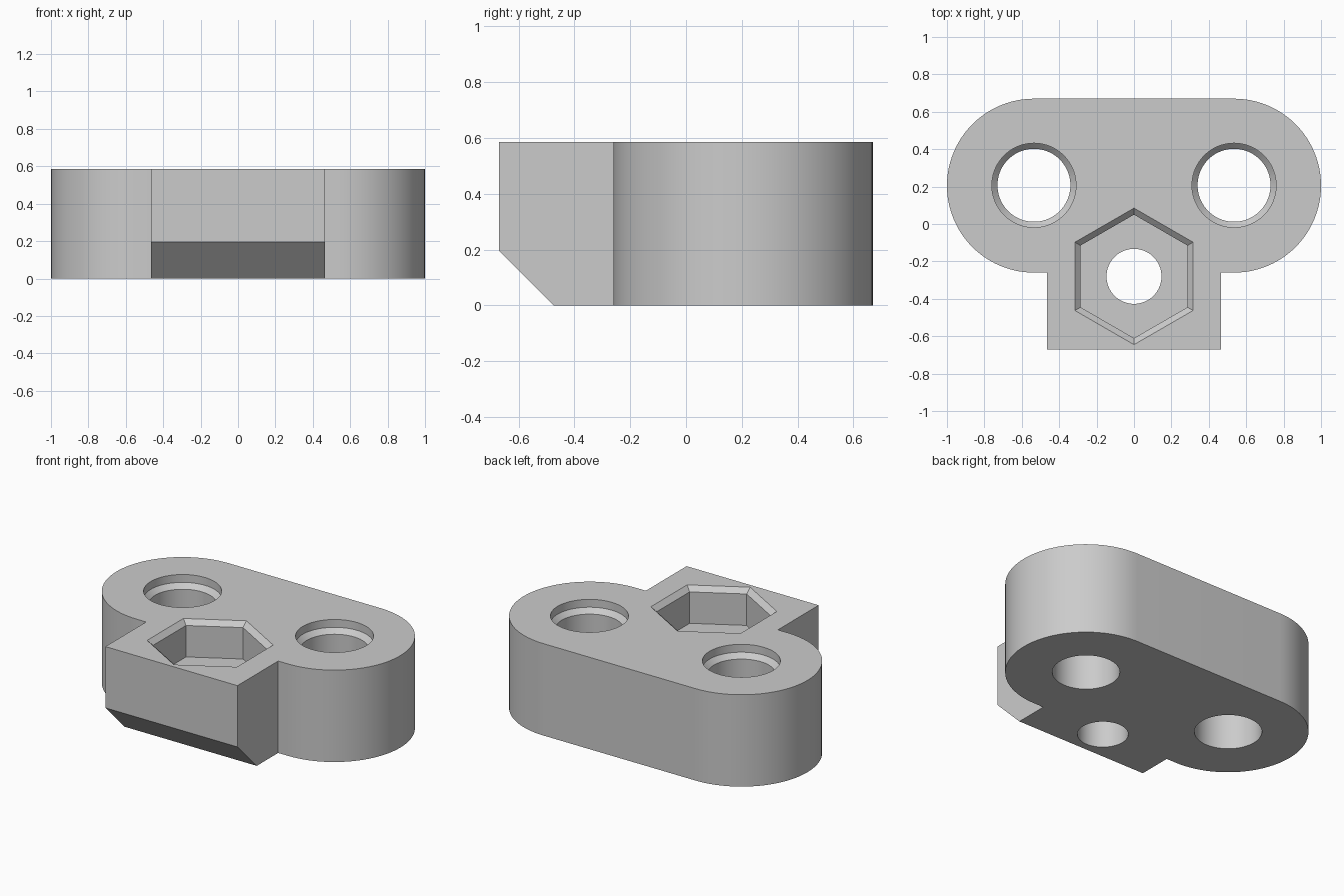
import bpy
import bmesh
from math import sin, cos, pi, radians

cube = bpy.data.objects.get("Cube")
if cube:
    bpy.data.objects.remove(cube, do_unlink=True)

HEIGHT = 0.585
LOBE_X, LOBE_Y, LOBE_R = 0.535, 0.205, 0.465
TAB_X, FRONT_Y = 0.465, -0.67
NUT_Y = -0.28

grey = bpy.data.materials.new("light grey")
grey.use_nodes = True
colour = (0.6, 0.6, 0.6, 1)
grey.diffuse_color = colour
grey.node_tree.nodes["Principled BSDF"].inputs["Base Color"].default_value = colour


def loft(name, rings):
    """Closed solid joining rings of equal point count, first to last."""
    bm = bmesh.new()
    loops = [[bm.verts.new(p) for p in ring] for ring in rings]
    count = len(loops[0])
    for low, high in zip(loops, loops[1:]):
        for i in range(count):
            j = (i + 1) % count
            bm.faces.new((low[i], low[j], high[j], high[i]))
    bm.faces.new(loops[0])
    bm.faces.new(loops[-1])
    bmesh.ops.recalc_face_normals(bm, faces=bm.faces)
    mesh = bpy.data.meshes.new(name)
    bm.to_mesh(mesh)
    bm.free()
    mesh.materials.append(grey)
    obj = bpy.data.objects.new(name, mesh)
    bpy.context.collection.objects.link(obj)
    return obj


def turned(name, x, y, levels, sides):
    """Stack of regular polygons given as (z, radius) levels."""
    angles = [pi / 2 + 2 * pi * i / sides for i in range(sides)]
    return loft(name, [[(x + r * cos(a), y + r * sin(a), z) for a in angles]
                       for z, r in levels])


# Body outline: two round lobes joined, with a square tab at the front
def lobe(side, start):
    return [(side * LOBE_X + LOBE_R * cos(a), LOBE_Y + LOBE_R * sin(a))
            for a in (start + pi * i / 48 for i in range(49))]


root_y = LOBE_Y - LOBE_R
outline = lobe(1, -pi / 2) + lobe(-1, pi / 2) + [
    (-TAB_X, root_y), (-TAB_X, FRONT_Y), (TAB_X, FRONT_Y), (TAB_X, root_y)]
body = loft("bracket_body", [[(x, y, z) for x, y in outline] for z in (0, HEIGHT)])

# Sloped underside of the tab
wedge = [(FRONT_Y - 0.1, 0.295), (FRONT_Y - 0.1, -0.1), (-0.375, -0.1)]
cutters = [loft("tab_slope_cutter", [[(x, y, z) for y, z in wedge] for x in (-0.8, 0.8)])]

# Two stepped through holes with a conical shoulder
for side, label in ((1, "left"), (-1, "right")):
    cutters.append(turned(label + "_hole_cutter", side * LOBE_X, LOBE_Y + 0.002, [
        (-0.1, 0.195), (HEIGHT - 0.08, 0.195),
        (HEIGHT - 0.05, 0.225), (HEIGHT + 0.1, 0.225)], 72))

# Hexagonal nut pocket with a chamfered mouth, and its bolt hole
cutters.append(turned("nut_pocket_cutter", 0, NUT_Y, [
    (HEIGHT - 0.23, 0.33), (HEIGHT - 0.03, 0.33), (HEIGHT + 0.03, 0.4)], 6))
cutters.append(turned("bolt_hole_cutter", 0, NUT_Y, [
    (-0.1, 0.147), (HEIGHT - 0.1, 0.147)], 64))

for cutter in cutters:
    cutter.hide_render = True
    cut = body.modifiers.new(cutter.name, "BOOLEAN")
    cut.operation = "DIFFERENCE"
    cut.solver = "EXACT"
    cut.object = cutter

# Bake the cuts and drop the cutters
depsgraph = bpy.context.evaluated_depsgraph_get()
result = bpy.data.meshes.new_from_object(body.evaluated_get(depsgraph))
body.modifiers.clear()
body.data = result
for cutter in cutters:
    bpy.data.objects.remove(cutter, do_unlink=True)

bpy.ops.object.select_all(action="DESELECT")
body.select_set(True)
bpy.context.view_layer.objects.active = body
bpy.ops.object.shade_smooth_by_angle(angle=radians(25))
